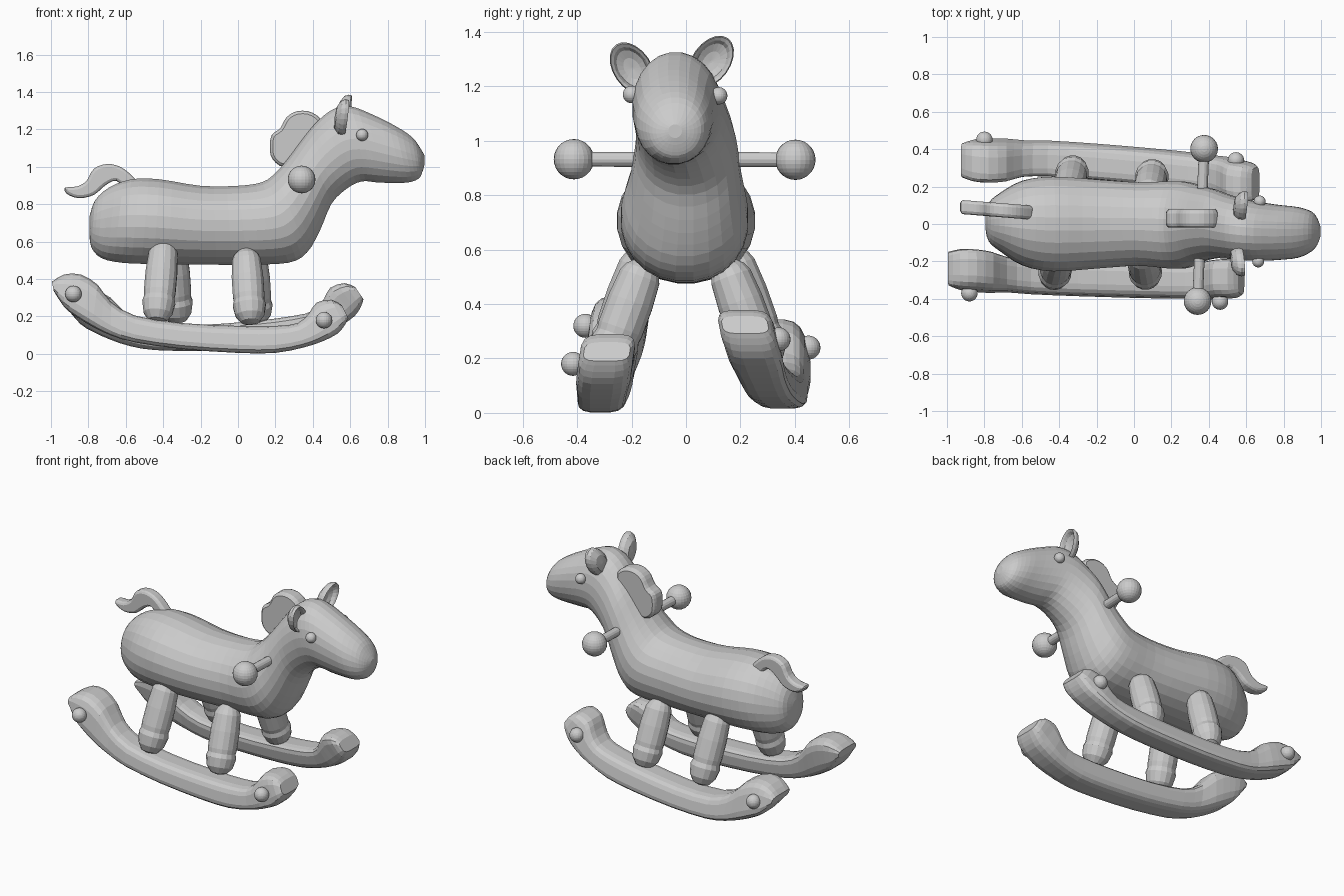
import bpy, bmesh, math
from mathutils import Vector, Matrix

if "Cube" in bpy.data.objects:
    bpy.data.objects.remove(bpy.data.objects["Cube"])


def finish(bm, name):
    bmesh.ops.recalc_face_normals(bm, faces=bm.faces[:])
    me = bpy.data.meshes.new(name)
    bm.to_mesh(me)
    bm.free()
    ob = bpy.data.objects.new(name, me)
    bpy.context.collection.objects.link(ob)
    return ob


def smooth_path(rows, steps, closed=False):
    """Catmull-Rom interpolation of equal-length tuples."""
    n, out = len(rows), []
    get = (lambda i: rows[i % n]) if closed else (lambda i: rows[max(0, min(n - 1, i))])
    for i in range(n if closed else n - 1):
        for k in range(steps):
            t = k / steps
            out.append(tuple(
                0.5 * (2 * b + (c - a) * t + (2 * a - 5 * b + 4 * c - d) * t * t
                       + (3 * b - a - 3 * c + d) * t ** 3)
                for a, b, c, d in zip(get(i - 1), get(i), get(i + 1), get(i + 2))))
    if not closed:
        out.append(rows[-1])
    return out


def bridge(bm, rings):
    n = len(rings[0])
    for r, s in zip(rings, rings[1:]):
        for i in range(n):
            j = (i + 1) % n
            bm.faces.new((r[i], r[j], s[j], s[i]))
    bm.faces.new(rings[0])
    bm.faces.new(rings[-1])


def loft(name, rows, sides, power=1.0, steps=3, place=None):
    """Rows: top x, top z, bottom x, bottom z, half width, y centre."""
    bm = bmesh.new()
    rings = []
    for tx, tz, bx, bz, w, yc in smooth_path(rows, steps):
        ring = []
        for i in range(sides):
            a = math.tau * (i + 0.5) / sides
            c, s = math.cos(a), math.sin(a)
            c = math.copysign(abs(c) ** power, c)
            s = math.copysign(abs(s) ** power, s)
            p = Vector(((tx + bx) / 2 + c * (tx - bx) / 2, yc + s * w,
                        (tz + bz) / 2 + c * (tz - bz) / 2))
            ring.append(bm.verts.new(place(p) if place else p))
        rings.append(ring)
    bridge(bm, rings)
    return finish(bm, name)


def tube(name, a, b, profile, sides=16):
    """Lathe along a-b; profile: (offset along axis, radius)."""
    a, b = Vector(a), Vector(b)
    d = b - a
    q = d.to_track_quat('Z', 'Y')
    bm = bmesh.new()
    rings = [[bm.verts.new(a + d * t + q @ Vector((r * math.cos(math.tau * i / sides),
                                                  r * math.sin(math.tau * i / sides), 0)))
              for i in range(sides)] for t, r in profile]
    bridge(bm, rings)
    return finish(bm, name)


def ball(name, loc, r):
    bm = bmesh.new()
    bmesh.ops.create_uvsphere(bm, u_segments=24, v_segments=14, radius=r,
                              matrix=Matrix.Translation(loc))
    return finish(bm, name)


def slab(name, outline, thick, y_at):
    """Smoothed clockwise side outline, edges rounded by inset layers."""
    bm = bmesh.new()
    pts = [Vector(p) for p in smooth_path(outline, 3, True)]
    n = len(pts)
    rings = []
    for side, inset in ((-.5, .016), (-.42, .006), (-.27, 0), (.27, 0), (.42, .006), (.5, .016)):
        ring = []
        for i, p in enumerate(pts):
            d = (pts[(i + 1) % n] - pts[i - 1]).normalized()
            q = p + Vector((d.y, -d.x)) * inset
            ring.append(bm.verts.new((q.x, y_at(q.x) + side * thick, q.y)))
        rings.append(ring)
    bridge(bm, rings)
    return finish(bm, name)


# body, neck and head in one loft, rump to nose
loft("body_and_head", [
    (-.795, .73, -.795, .66, .03, .01), (-.765, .82, -.785, .57, .105, .01),
    (-.69, .89, -.73, .51, .16, .01), (-.57, .935, -.62, .485, .228, .005),
    (-.42, .935, -.45, .478, .255, 0), (-.2, .90, -.2, .475, .24, 0),
    (0, .90, .05, .475, .225, 0), (.13, .92, .27, .485, .235, -.005),
    (.2, .97, .37, .54, .23, -.005), (.27, 1.05, .44, .66, .205, 0),
    (.36, 1.17, .50, .80, .185, 0), (.43, 1.25, .58, .88, .172, -.015),
    (.51, 1.31, .66, .92, .165, -.03), (.60, 1.325, .74, .915, .158, -.04),
    (.72, 1.28, .82, .912, .148, -.045), (.84, 1.22, .91, .915, .136, -.045),
    (.93, 1.16, .965, .935, .107, -.04), (.975, 1.10, .985, .97, .07, -.04),
    (.997, 1.06, .997, 1.01, .025, -.04)], 24, 0.97)

# rockers: one shared side profile, the far one pitched and shifted
ROCKER = [
    (-.995, .385, -.985, .335, .09, 0), (-.93, .425, -.93, .25, .105, 0),
    (-.84, .425, -.87, .20, .108, 0), (-.75, .37, -.78, .145, .104, 0),
    (-.68, .28, -.68, .098, .09, 0), (-.55, .205, -.55, .06, .09, 0),
    (-.3, .165, -.3, .025, .09, 0), (0, .15, 0, .004, .09, 0),
    (.2, .15, .2, .004, .09, 0), (.32, .165, .35, .033, .092, 0),
    (.38, .22, .45, .065, .10, 0), (.42, .275, .53, .105, .10, 0),
    (.5, .29, .57, .15, .10, 0), (.555, .26, .59, .19, .085, 0)]


def near_place(p):
    return Vector((p.x, p.y - .313 - .02 * p.x + .15 * p.z, p.z))


def far_place(p):
    a = math.radians(7.2)
    x, z = p.x + .21, p.z - .25
    x, z = x * math.cos(a) - z * math.sin(a) - .13, x * math.sin(a) + z * math.cos(a) + .25
    return Vector((x, p.y + .340 - .07 * x - .24 * z, z))


loft("rocker_near", ROCKER, 16, 0.55, 2, near_place)
loft("rocker_far", ROCKER, 16, 0.55, 2, far_place)

# rocker end knobs
for name, loc in (("near_rear", (-.88, -.37, .32)), ("near_front", (.46, -.415, .18)),
                  ("far_rear", (-.80, .45, .24)), ("far_front", (.545, .34, .27))):
    ball("rocker_knob_" + name, loc, .044)

# legs: rounded tapered posts
LEG = [(-.19, .015), (-.165, .04), (-.09, .065), (0, .078), (.3, .086), (.62, .086),
       (.7, .082), (.78, .09), (.95, .078), (1.06, .05), (1.09, .02)]
for name, a, b in (("near_rear", (-.40, -.17, .54), (-.43, -.285, .20)),
                   ("near_front", (.045, -.17, .50), (.065, -.285, .19)),
                   ("far_rear", (-.35, .18, .54), (-.325, .30, .20)),
                   ("far_front", (.08, .165, .50), (.10, .28, .19))):
    tube("leg_" + name, a, b, LEG)

# handlebar with end balls
tube("handle_bar", (.34, -.41, .932), (.375, .40, .93), [(0, .028), (1, .028)], 14)
ball("handle_ball_near", (.34, -.412, .932), .074)
ball("handle_ball_far", (.375, .402, .93), .074)

# eyes
ball("eye_near", (.664, -.2, 1.17), .032)
ball("eye_far", (.672, .12, 1.165), .032)

# ears: cupped ovals opening forward
EAR = [(.05, -.035), (.6, -.03), (.93, -.008), (1, .012), (.95, .03), (.82, .022),
       (.7, .004), (.4, -.008), (.05, -.012)]
for name, c, tilt in (("near", (.552, -.197, 1.265), .6), ("far", (.567, .092, 1.29), -.62)):
    bm = bmesh.new()
    rings = []
    for r, x in EAR:
        ring = []
        for i in range(20):
            t = math.tau * i / 20
            u, v = r * .07 * math.sin(t), r * .107 * math.cos(t)
            ring.append(bm.verts.new((c[0] + x + .12 * v,
                                      c[1] + u * math.cos(tilt) - v * math.sin(tilt),
                                      c[2] + u * math.sin(tilt) + v * math.cos(tilt))))
        rings.append(ring)
    bridge(bm, rings)
    finish(bm, "ear_" + name)

# mane and tail
slab("mane", [(.185, 1.04), (.17, 1.10), (.18, 1.17), (.225, 1.205), (.26, 1.265), (.32, 1.298),
              (.40, 1.288), (.45, 1.22), (.36, 1.06), (.25, 1.0)], .10, lambda x: .03)
slab("tail", [(-.53, .90), (-.57, .955), (-.63, 1.0), (-.70, 1.015), (-.77, .99), (-.81, .925),
              (-.86, .895), (-.925, .888), (-.915, .855), (-.85, .832), (-.77, .85), (-.71, .90),
              (-.65, .925), (-.60, .88)][::-1], .075, lambda x: .065 - .08 * (x + .6))
